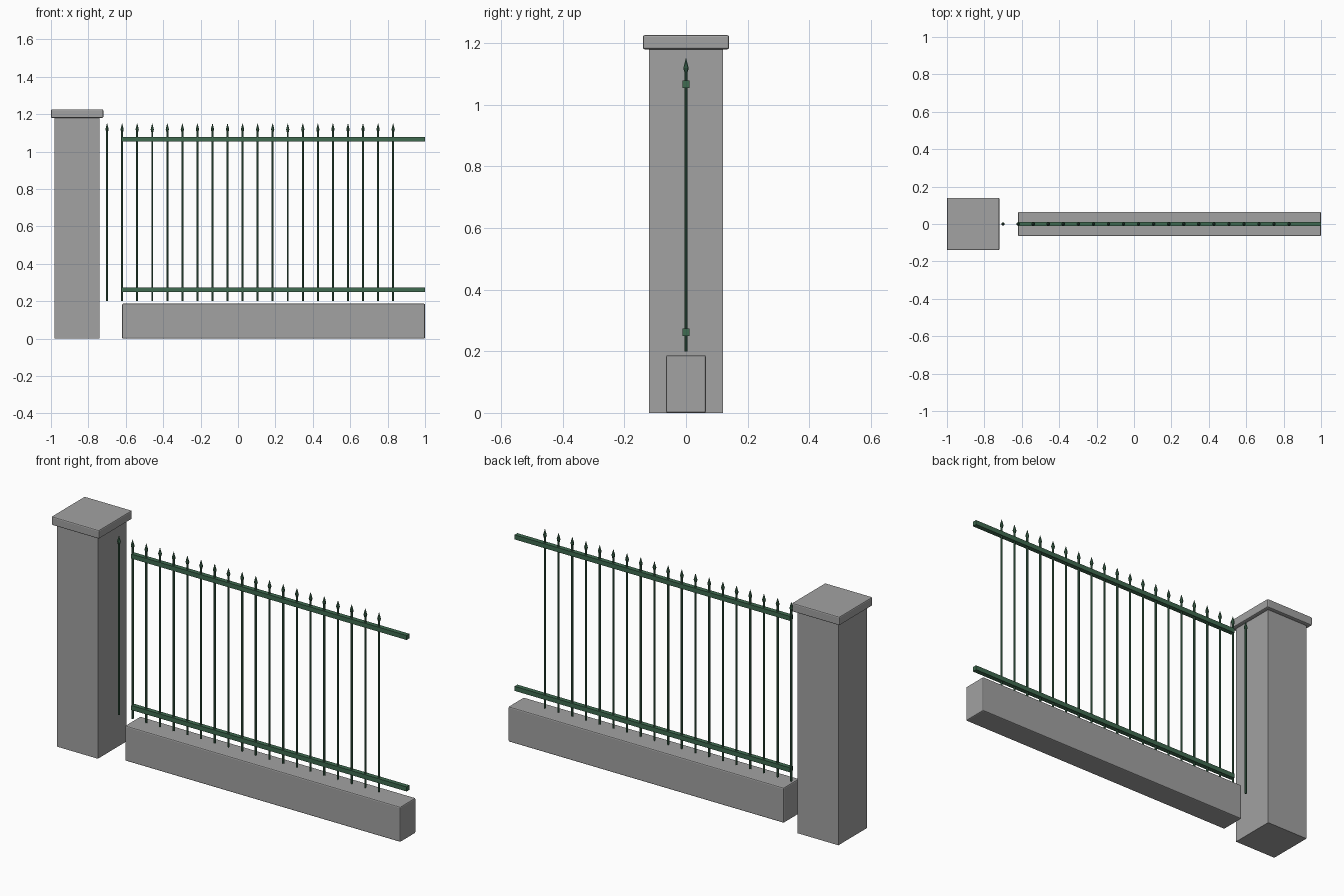
import bpy, bmesh, math

if "Cube" in bpy.data.objects:
    bpy.data.objects.remove(bpy.data.objects["Cube"])


def material(name, rgb):
    m = bpy.data.materials.new(name)
    m.diffuse_color = (*rgb, 1)
    m.use_nodes = True
    m.node_tree.nodes["Principled BSDF"].inputs["Base Color"].default_value = m.diffuse_color
    return m


STONE = material("grey stone", (0.36, 0.36, 0.36))
GREEN = material("green painted metal", (0.05, 0.145, 0.08))


def finish(name, bm, mat):
    bmesh.ops.recalc_face_normals(bm, faces=bm.faces)
    me = bpy.data.meshes.new(name)
    bm.to_mesh(me)
    bm.free()
    me.materials.append(mat)
    ob = bpy.data.objects.new(name, me)
    bpy.context.collection.objects.link(ob)
    return ob


def box(name, lo, hi, mat, bevel=0):
    bm = bmesh.new()
    bmesh.ops.create_cube(bm, size=1)
    for v in bm.verts:
        v.co = [(a + b) / 2 + c * (b - a) for a, b, c in zip(lo, hi, v.co)]
    ob = finish(name, bm, mat)
    if bevel:
        mod = ob.modifiers.new("soft_edges", "BEVEL")
        mod.width = bevel
        mod.segments = 2
    return ob


def picket(name, x, profile, sides=8):
    # Revolve a (radius, height) profile into a bar with a spear tip
    bm = bmesh.new()
    rings = []
    for r, z in profile:
        rings.append([bm.verts.new((x + r * math.cos((i + 0.5) * math.tau / sides),
                                    r * math.sin((i + 0.5) * math.tau / sides), z))
                      for i in range(sides)])
    for a, b in zip(rings, rings[1:]):
        for i in range(sides):
            j = (i + 1) % sides
            bm.faces.new((a[i], a[j], b[j], b[i]))
    bm.faces.new(rings[0][::-1])
    bm.faces.new(rings[-1])
    return finish(name, bm, GREEN)


# Stone pillar, its cap and the low wall
box("pillar", (-0.98, -0.12, 0), (-0.74, 0.12, 1.18), STONE)
box("pillar_cap", (-1.0, -0.14, 1.18), (-0.72, 0.14, 1.226), STONE, 0.006)
box("base_wall", (-0.62, -0.065, 0), (1.0, 0.065, 0.187), STONE, 0.006)

# Horizontal rails
for name, z in (("lower_rail", 0.262), ("upper_rail", 1.067)):
    box(name, (-0.62, -0.012, z - 0.012), (1.0, 0.012, z + 0.012), GREEN)

# Twenty pickets with spear tips
PROFILE = [(0.0055, 0.2), (0.0055, 1.105), (0.0095, 1.119), (0.0006, 1.151)]
for n in range(20):
    picket(f"picket_{n + 1:02d}", -0.7 + n * 0.0805, PROFILE)
